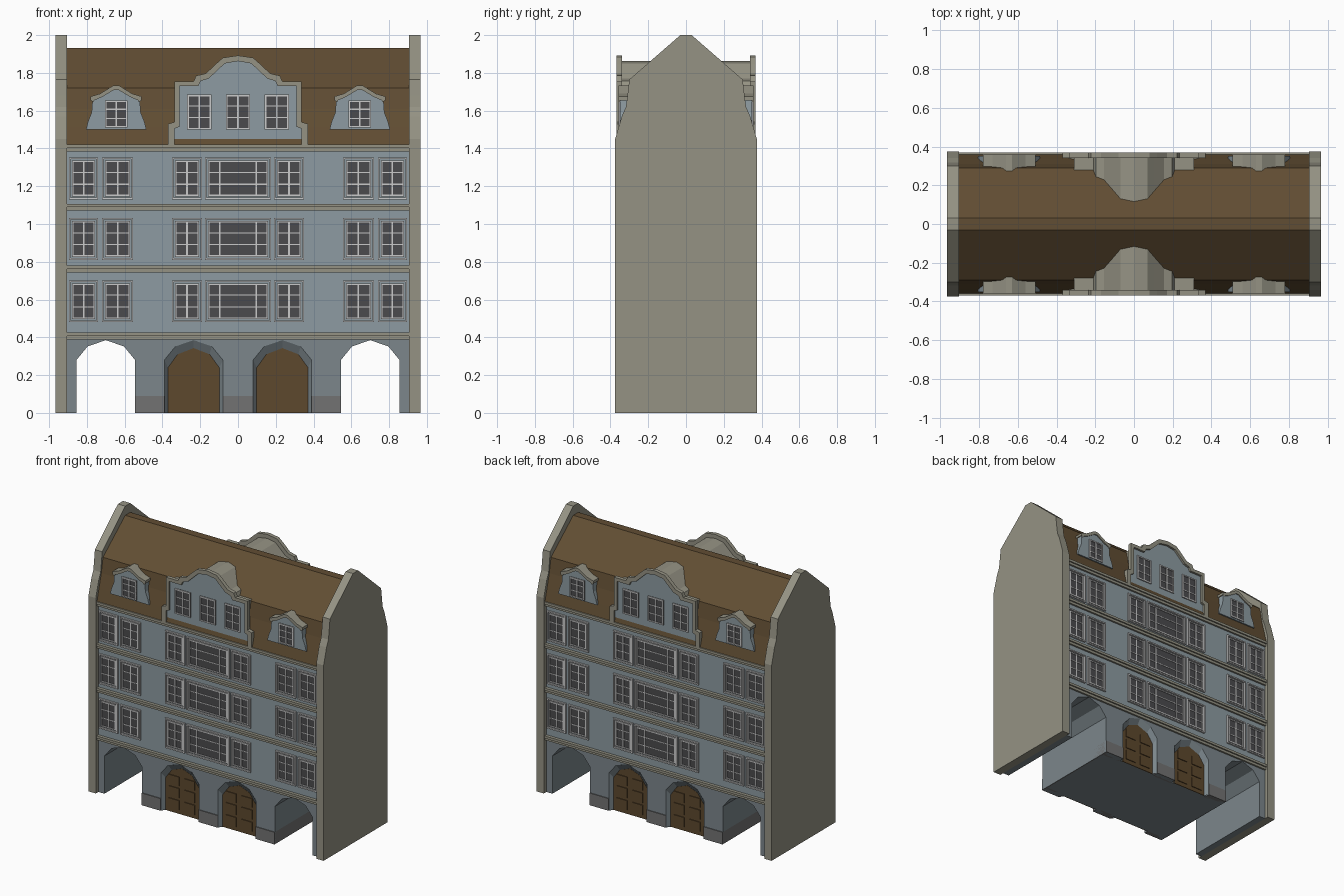
import bpy, bmesh

if "Cube" in bpy.data.objects:
    bpy.data.objects.remove(bpy.data.objects["Cube"])

def mat(name, r, g, b):
    m = bpy.data.materials.new(name)
    m.diffuse_color = (r, g, b, 1)
    m.use_nodes = True
    m.node_tree.nodes["Principled BSDF"].inputs["Base Color"].default_value = m.diffuse_color
    return m

WALL = mat("blue_grey_wall", .27, .33, .36)
BASE = mat("ground_wall", .20, .24, .26)
STONE = mat("beige_stone", .30, .29, .23)
PLINTH = mat("plinth_grey", .17, .17, .17)
ROOF = mat("brown_roof", .12, .075, .033)
DOOR = mat("door_wood", .11, .065, .026)
GLASS = mat("dark_glass", .07, .07, .075)
FRAME = mat("pale_frame", .52, .54, .54)

def finish(name, bm, m, mirror):
    bmesh.ops.recalc_face_normals(bm, faces=bm.faces)
    me = bpy.data.meshes.new(name)
    bm.to_mesh(me)
    bm.free()
    me.materials.append(m)
    ob = bpy.data.objects.new(name, me)
    bpy.context.collection.objects.link(ob)
    if mirror:
        mod = ob.modifiers.new("mirror", 'MIRROR')
        mod.use_axis = ('X' in mirror, 'Y' in mirror, False)
        mod.use_mirror_merge = False
    return ob

def prism(name, pts, a, b, m, mirror="", along="y"):
    """Extrude an outline: (x, z) along y, or (y, z) along x."""
    bm = bmesh.new()
    def put(p, t):
        return bm.verts.new((p[0], t, p[1]) if along == "y" else (t, p[0], p[1]))
    f = [put(p, a) for p in pts]
    g = [put(p, b) for p in pts]
    bm.faces.new(f)
    bm.faces.new(g[::-1])
    for i in range(len(pts)):
        j = (i + 1) % len(pts)
        bm.faces.new((f[i], g[i], g[j], f[j]))
    return finish(name, bm, m, mirror)

def loft(name, loops, m, mirror="", closed=False):
    """Bridge open outlines given as (points, y); closed joins last to first."""
    bm = bmesh.new()
    rows = [[bm.verts.new((x, y, z)) for x, z in pts] for pts, y in loops]
    for k in range(len(rows) if closed else len(rows) - 1):
        r, s = rows[k], rows[(k + 1) % len(rows)]
        for i in range(len(r) - 1):
            bm.faces.new((r[i], r[i + 1], s[i + 1], s[i]))
    return finish(name, bm, m, mirror)

def boxes(name, items, m, mirror=""):
    bm = bmesh.new()
    for x0, x1, y0, y1, z0, z1 in items:
        vs = bmesh.ops.create_cube(bm, size=1)["verts"]
        for v in vs:
            v.co = (x1 if v.co.x > 0 else x0, y1 if v.co.y > 0 else y0, z1 if v.co.z > 0 else z0)
    return finish(name, bm, m, mirror)

def both(half):
    """Right half outline (bottom to top) -> full symmetric outline."""
    return half + [(-x, z) for x, z in reversed(half) if x != 0]

def arch(c, h=.155, lift=0.0):
    return [(c - h, 0)] + [(c + h * u, z - lift) for u, z in
            ((-1, .28), (-.62, .352), (0, .385), (.62, .352), (1, .28))] + [(c + h, 0)]

# Fire walls on both ends
prism("end_wall", both([(.375, 0), (.375, 1.45), (.34, 1.57), (.318, 1.62), (.31, 1.68),
                        (.30, 1.765), (.03, 2.0)]), .905, .965, STONE, "X", "x")

# Ground floor: core with two passages, outer skin with four arches
def ground(name, centres, y0, y1, mirror=""):
    pts = [(-.905, .4), (-.905, 0)]
    for c in centres:
        pts += arch(c)
    prism(name, pts + [(.905, 0), (.905, .4)], y0, y1, BASE, mirror)

ground("ground_core", (-.7, .7), -.315, .315)
ground("ground_front", (-.7, -.235, .235, .7), -.345, -.315, "Y")

# Doors with splayed surrounds and panelled leaves
loft("door_surround", [(arch(.235), -.346), (arch(.235, .135, .043), -.318)], BASE, "XY")
prism("door", arch(.235, .137, .042), -.320, -.314, DOOR, "XY")
panels = []
for s in (-1, 1):
    for z0, z1 in ((.03, .10), (.12, .19), (.21, .275)):
        a, b = sorted((.235 + s * .022, .235 + s * .108))
        panels.append((a, b, -.326, -.318, z0, z1))
boxes("door_panels", panels, DOOR, "XY")
boxes("plinth", [(.39, .545, -.351, -.30, 0, .09), (0, .08, -.351, -.30, 0, .09),
                 (.535, .545, -.345, 0, 0, .09)], PLINTH, "XY")

# Upper storeys and string courses
boxes("upper_wall", [(-.905, .905, -.345, .345, .4, 1.42)], WALL)
courses = []
for z in (.425, .78, 1.107, 1.42):
    courses += [(-.905, .905, -.368, -.34, z - .018, z), (-.905, .905, -.358, -.34, z - .036, z - .018)]
boxes("string_courses", courses, STONE, "Y")

# Mansard roof
prism("roof", both([(.36, 1.42), (.337, 1.51), (.31, 1.61), (.29, 1.72), (.03, 1.932)]),
      -.905, .905, ROOF, "", "x")

# Windows: glass, frame rings and glazing bars
glass, frames = [], []

def ring(x0, x1, z0, z1, w, ya, yb):
    frames.extend([(x0, x1, ya, yb, z0, z0 + w), (x0, x1, ya, yb, z1 - w, z1),
                   (x0, x0 + w, ya, yb, z0 + w, z1 - w), (x1 - w, x1, ya, yb, z0 + w, z1 - w)])

def window(x0, x1, z0, z1, y=-.345, surround=True, cols=(.5,), rows=(.34, .67)):
    if surround:
        ring(x0, x1, z0, z1, .009, y - .013, y)
        x0, x1, z0, z1 = x0 + .016, x1 - .016, z0 + .016, z1 - .016
    ring(x0, x1, z0, z1, .009, y - .008, y)
    glass.append((x0, x1, y - .002, y + .002, z0, z1))
    for u in cols:
        c = x0 + (x1 - x0) * u
        frames.append((c - .004, c + .004, y - .006, y, z0, z1))
    for u in rows:
        c = z0 + (z1 - z0) * u
        frames.append((x0, x1, y - .005, y, c - .003, c + .003))

for z in (.48, .81, 1.13):
    for x0, x1 in ((.19, .35), (.555, .72), (.74, .895)):
        window(x0, x1, z, z + .222)
        window(-x1, -x0, z, z + .222)
    window(-.175, .175, z, z + .222, cols=(.2, .8))
for c in (-.205, 0, .205):
    window(c - .064, c + .064, 1.5, 1.685, -.352, False)
for c in (-.645, .645):
    window(c - .06, c + .06, 1.51, 1.655, -.35, False)
boxes("window_glass", glass, GLASS, "Y")
boxes("window_frames", frames, FRAME, "Y")

# Curved central gable: raised rim, wall panel and roof running back
outer = both([(.37, 1.42), (.37, 1.53), (.335, 1.54), (.335, 1.755), (.235, 1.755), (.222, 1.785),
              (.17, 1.797), (.12, 1.845), (.08, 1.88), (0, 1.892)])
inner = both([(.335, 1.42), (.335, 1.505), (.31, 1.515), (.31, 1.73), (.21, 1.73), (.197, 1.757),
              (.155, 1.77), (.105, 1.817), (.07, 1.85), (0, 1.862)])
loft("gable_rim", [(outer, -.368), (outer, -.34), (inner, -.34), (inner, -.368)], STONE, "Y", True)
prism("gable_panel", inner, -.352, -.346, WALL, "Y")
prism("gable_roof", inner, -.346, -.10, STONE, "Y")

# Dormers with flared cheeks and small pitched caps
def at(c, half):
    return [(c + x, z) for x, z in both(half)]

prism("dormer", at(.645, [(.16, 1.5), (.15, 1.54), (.13, 1.59), (.125, 1.66), (.012, 1.722)]),
      -.35, -.275, WALL, "XY")
cap = at(.645, [(.135, 1.655), (.135, 1.675), (.085, 1.69), (.015, 1.733)])
under = at(.645, [(.12, 1.645), (.115, 1.655), (.075, 1.672), (.012, 1.71)])
loft("dormer_cap", [(cap, -.358), (cap, -.27), (under, -.27), (under, -.358)], STONE, "XY", True)
